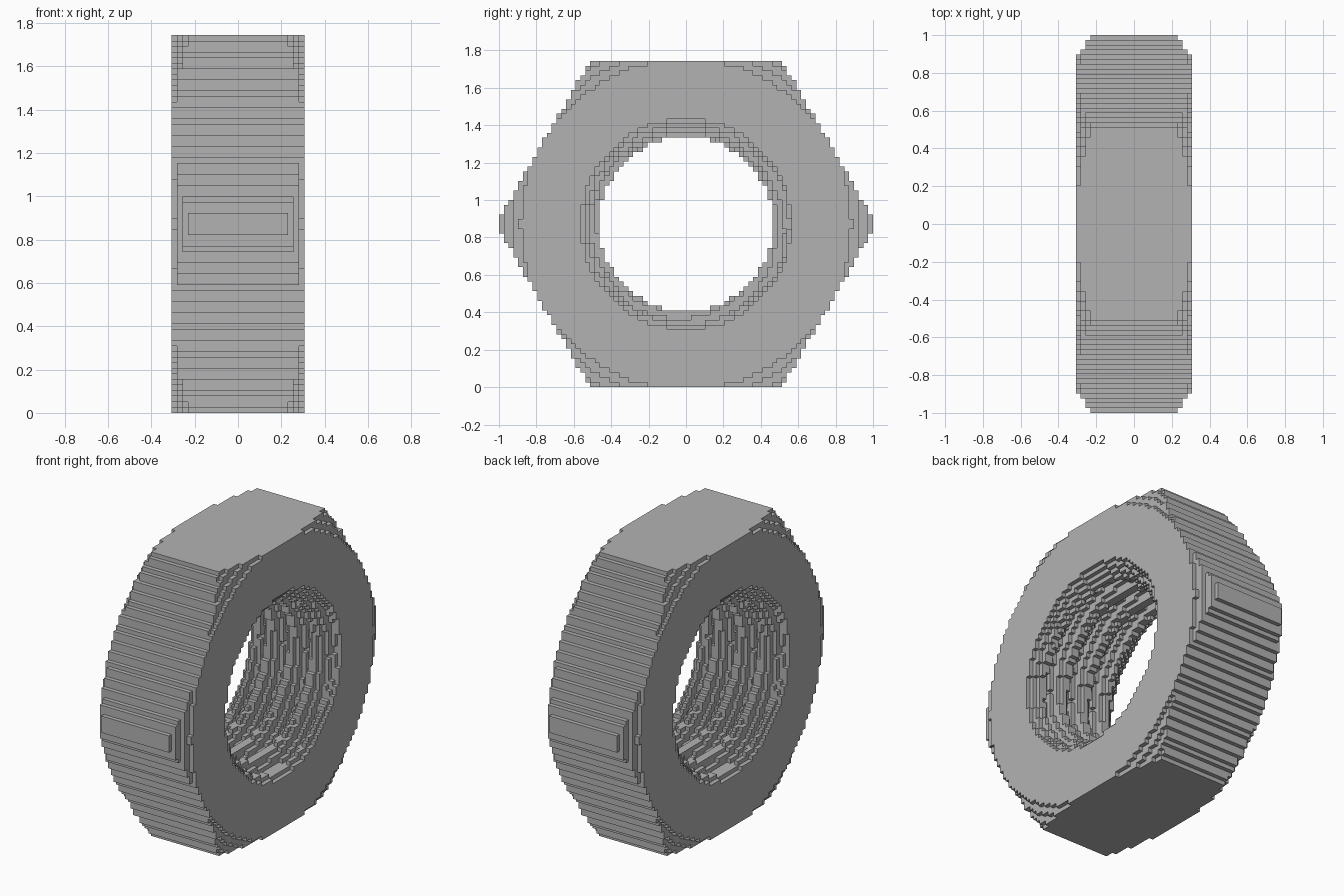
import bpy
import bmesh
import math

cube = bpy.data.objects.get("Cube")
if cube:
    bpy.data.objects.remove(cube, do_unlink=True)

# Block grid: the nut's axis runs along x
NX, NY, NZ = 24, 78, 68
S = 2 / NY
APOTHEM = 0.88
MINOR, MAJOR, PITCH = 0.466, 0.552, 6 * S


def bore_radius(x, angle, depth):
    """Radius of the threaded hole, widened by a chamfer at both ends."""
    turn = (x / PITCH - angle / math.tau + 0.25) % 1
    wave = abs(2 * turn - 1)
    groove = min(max((wave - 0.22) / 0.66, 0), 1)
    return max(MINOR + (MAJOR - MINOR) * groove, 0.56 - depth)


def is_solid(i, j, k):
    x, y, z = ((n + 0.5 - size / 2) * S for n, size in ((i, NX), (j, NY), (k, NZ)))
    layer = min(i, NX - 1 - i)
    r = math.hypot(y, z)
    # Hexagon with its flats at the top and bottom
    if abs(y) * math.cos(math.pi / 6) + abs(z) / 2 > APOTHEM:
        return False
    # Conical chamfer on the outer corners
    if r > 0.885 + 0.045 * layer:
        return False
    return r > bore_radius(x, math.atan2(z, y), layer * S)


solid = {(i, j, k) for i in range(NX) for j in range(NY) for k in range(NZ)
         if is_solid(i, j, k)}

# Skin the blocks: one square wherever a block meets empty space
bm = bmesh.new()
corners = {}


def corner(p):
    if p not in corners:
        corners[p] = bm.verts.new(((p[0] - NX / 2) * S, (p[1] - NY / 2) * S, p[2] * S))
    return corners[p]


for cell in sorted(solid):
    for axis in range(3):
        u, v = (axis + 1) % 3, (axis + 2) % 3
        for side in (0, 1):
            near = list(cell)
            near[axis] += 2 * side - 1
            if tuple(near) in solid:
                continue
            ring = []
            for du, dv in ((0, 0), (1, 0), (1, 1), (0, 1)):
                p = list(cell)
                p[axis] += side
                p[u] += du
                p[v] += dv
                ring.append(corner(tuple(p)))
            bm.faces.new(ring if side else ring[::-1])

mesh = bpy.data.meshes.new("hex_nut")
bm.to_mesh(mesh)
bm.free()

# Plain grey metal
grey = bpy.data.materials.new("grey metal")
grey.use_nodes = True
color = (0.45, 0.45, 0.45, 1)
grey.diffuse_color = color
grey.node_tree.nodes["Principled BSDF"].inputs["Base Color"].default_value = color
mesh.materials.append(grey)

nut = bpy.data.objects.new("hex_nut", mesh)
bpy.context.collection.objects.link(nut)
